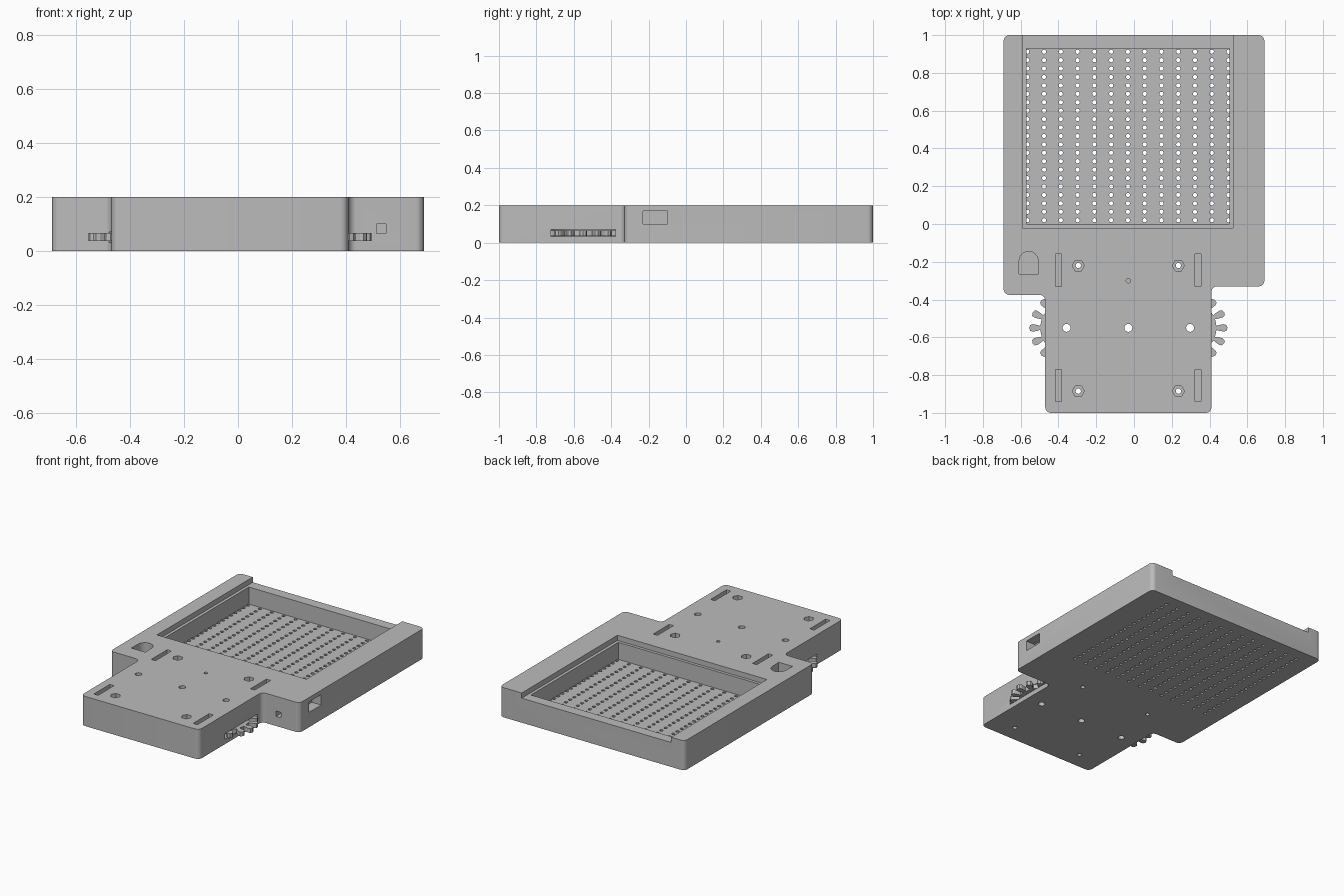
import bpy, bmesh
from math import sin, cos, pi, radians

cube = bpy.data.objects.get("Cube")
if cube:
    bpy.data.objects.remove(cube, do_unlink=True)

grey = bpy.data.materials.new("plain_grey")
grey.use_nodes = True
GREY = (0.5, 0.5, 0.5, 1)
grey.diffuse_color = GREY
grey.node_tree.nodes["Principled BSDF"].inputs["Base Color"].default_value = GREY


def prism(bm, pts, z0, z1, rounding=0):
    """Extrude a flat outline from z0 to z1, rounding its corners first."""
    part = bmesh.new()
    part.faces.new([part.verts.new((x, y, z0)) for x, y in pts])
    if rounding:
        bmesh.ops.bevel(part, geom=part.verts[:], offset=rounding, segments=6,
                        profile=0.5, affect='VERTICES')
    out = bmesh.ops.extrude_face_region(part, geom=part.faces[:])
    top = [g for g in out["geom"] if isinstance(g, bmesh.types.BMVert)]
    bmesh.ops.translate(part, verts=top, vec=(0, 0, z1 - z0))
    bmesh.ops.recalc_face_normals(part, faces=part.faces[:])
    mesh = bpy.data.meshes.new("temporary")
    part.to_mesh(mesh)
    part.free()
    bm.from_mesh(mesh)
    bpy.data.meshes.remove(mesh)


def rect(x0, x1, y0, y1):
    return [(x0, y0), (x1, y0), (x1, y1), (x0, y1)]


def circle(x, y, r, n, start=0):
    return [(x + r * cos(start + 2 * pi * i / n), y + r * sin(start + 2 * pi * i / n))
            for i in range(n)]


def finish(name, bm):
    mesh = bpy.data.meshes.new(name)
    bm.to_mesh(mesh)
    bm.free()
    mesh.materials.append(grey)
    obj = bpy.data.objects.new(name, mesh)
    bpy.context.collection.objects.link(obj)
    return obj


def activate(obj):
    bpy.ops.object.select_all(action='DESELECT')
    obj.select_set(True)
    bpy.context.view_layer.objects.active = obj


def cut(obj, bm):
    """Subtract the cutter mesh and discard it."""
    cutter = finish("cutter", bm)
    activate(obj)
    mod = obj.modifiers.new("cut", 'BOOLEAN')
    mod.operation, mod.solver, mod.object = 'DIFFERENCE', 'EXACT', cutter
    bpy.ops.object.modifier_apply(modifier=mod.name)
    bpy.data.objects.remove(cutter, do_unlink=True)


H = 0.2                      # body height
MID, GEAR_Y = -0.03, -0.55   # gear row
gear_centres = [MID - 0.327, MID + 0.327]

# Body: wide tray with a narrower drive section in front
bm = bmesh.new()
prism(bm, [(-0.47, -1), (0.41, -1), (0.41, -0.33), (0.69, -0.33), (0.69, 1),
           (-0.69, 1), (-0.69, -0.375), (-0.47, -0.375)], 0, H, 0.03)
body = finish("tray_body", bm)

# Lid slot, open at the back
bm = bmesh.new()
prism(bm, rect(-0.59, 0.525, -0.02, 1.1), 0.165, 0.3)
cut(body, bm)

# Tray pocket
bm = bmesh.new()
prism(bm, rect(-0.57, 0.505, 0, 0.93), 0.05, 0.3)
cut(body, bm)

# Drain holes in the tray floor
bm = bmesh.new()
for i in range(13):
    for j in range(21):
        prism(bm, circle(-0.565 + i * 0.0888, 0.02 + j * 0.0446, 0.0115, 8), -0.1, 0.054)
cut(body, bm)

# Gear chambers
bm = bmesh.new()
for x in gear_centres:
    prism(bm, circle(x, GEAR_Y, 0.207, 40), 0.032, 0.07)
cut(body, bm)

# Blind recesses: strap slots, nut seats, switch seat, wall ports
bm = bmesh.new()
for y in (-0.245, -0.855):
    for x in (-0.4, 0.34):
        prism(bm, rect(x - 0.016, x + 0.016, y - 0.085, y + 0.085), 0.1, 0.3)
for y in (-0.22, -0.885):
    for x in (-0.295, 0.235):
        prism(bm, circle(x, y, 0.032, 6), 0.13, 0.3)
prism(bm, circle(MID, -0.3, 0.012, 12), 0.08, 0.3)
arch = [(-0.558 + 0.05 * cos(radians(a)), -0.195 + 0.05 * sin(radians(a)))
        for a in range(0, 181, 15)]
prism(bm, [(-0.61, -0.265), (-0.506, -0.265)] + arch, 0.11, 0.3)
prism(bm, rect(0.62, 0.8, -0.23, -0.1), 0.1, 0.17)
prism(bm, rect(0.515, 0.55, -0.4, -0.25), 0.065, 0.1)
cut(body, bm)

# Screw and axle holes right through
bm = bmesh.new()
for y in (-0.22, -0.885):
    for x in (-0.295, 0.235):
        prism(bm, circle(x, y, 0.014, 16), -0.1, 0.3)
for x in gear_centres + [MID]:
    prism(bm, circle(x, GEAR_Y, 0.021, 20), -0.1, 0.3)
cut(body, bm)
activate(body)
bpy.ops.object.shade_smooth_by_angle(angle=radians(25))

# Gears: fifteen rounded teeth, poking out through the side walls
TEETH = 15
tooth = [(0.14, -0.075), (0.155, -0.1), (0.18, -0.11), (0.193, -0.08), (0.198, 0),
         (0.193, 0.08), (0.18, 0.11), (0.155, 0.1), (0.14, 0.075)]
for name, x, start in (("right_gear", gear_centres[0], pi), ("left_gear", gear_centres[1], 0)):
    outline = []
    for k in range(TEETH):
        a = start + 2 * pi * k / TEETH
        outline += [(x + r * cos(a + t), GEAR_Y + r * sin(a + t)) for r, t in tooth]
    bm = bmesh.new()
    prism(bm, outline, 0.036, 0.066)
    gear = finish(name, bm)
    bm = bmesh.new()
    prism(bm, circle(x, GEAR_Y, 0.021, 20), 0, 0.1)
    cut(gear, bm)
